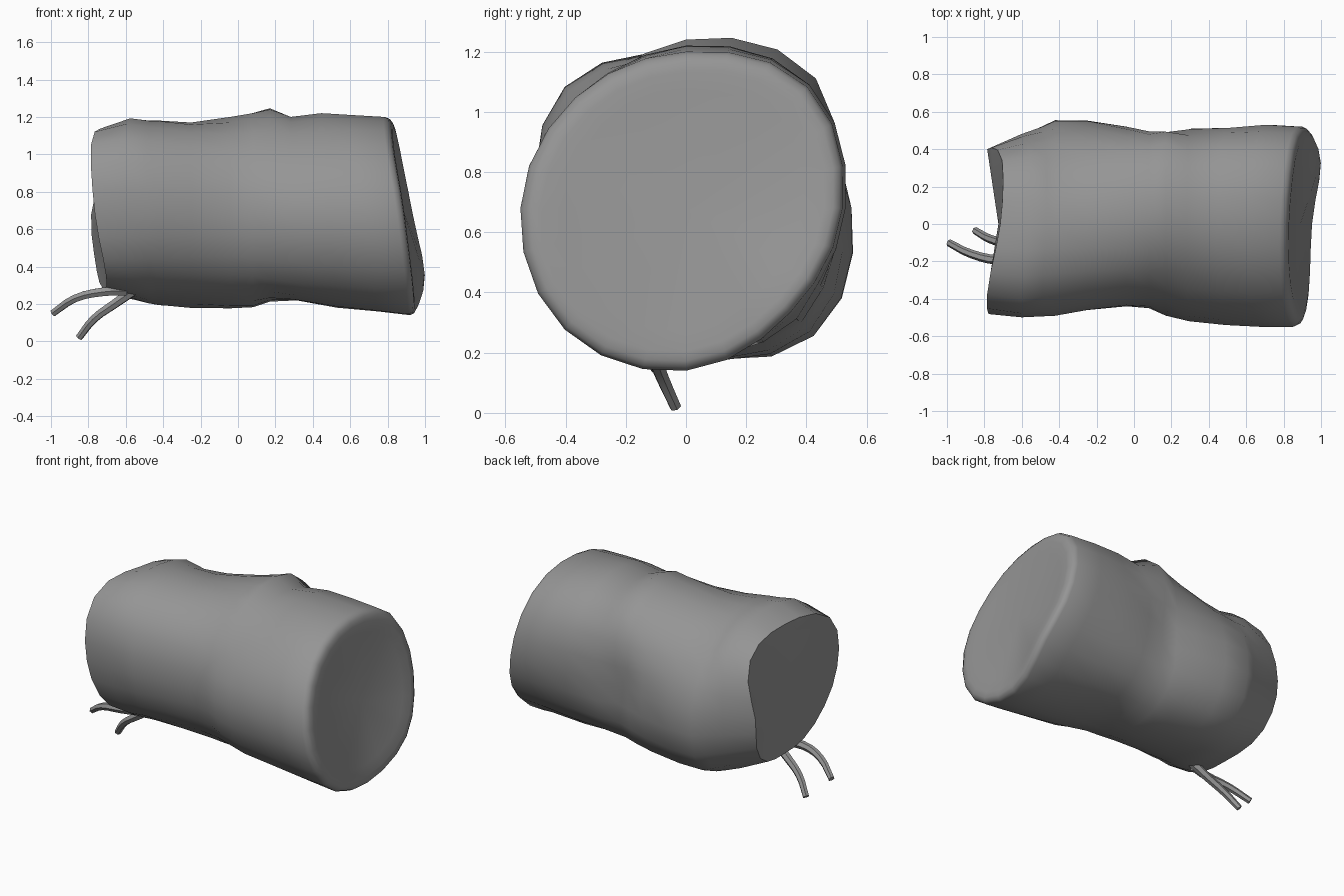
import bpy, bmesh, math
from mathutils import Vector

if "Cube" in bpy.data.objects:
    bpy.data.objects.remove(bpy.data.objects["Cube"])

fabric = bpy.data.materials.new("grey_fabric")
fabric.use_nodes = True
GREY = (0.3, 0.3, 0.3, 1)
fabric.diffuse_color = GREY
fabric.node_tree.nodes["Principled BSDF"].inputs["Base Color"].default_value = GREY

SIDES = 24
AXIS_Z = 0.68


def periodic(values, t):
    """Smooth closed interpolation of values, with t running from 0 to 1."""
    n = len(values)
    i = math.floor(t * n)
    f = t * n - i
    a, b, c, d = (values[(i + k) % n] for k in (-1, 0, 1, 2))
    return b + 0.5 * f * (c - a + f * (2 * a - 5 * b + 4 * c - d + f * (3 * (b - c) + d - a)))


# Radii in hundredths at each station along the bag, going round from
# back, over the top, to the front and underneath
stations = [
    (-0.745, (40, 48, 45, 53, 48, 47, 40, 43)),
    (-0.58, (48, 51, 51, 57, 49, 48, 45, 52)),
    (-0.48, (52, 50, 50, 55, 49, 47, 46, 57)),
    (-0.42, (55, 49, 50, 54, 49, 47, 46, 60)),
    (-0.25, (55, 51, 49, 51, 46, 46, 48, 60)),
    (-0.04, (52, 55, 52, 48, 44, 46, 49, 58)),
    (0.08, (49, 58, 54, 48, 45, 47, 49, 56)),
    (0.17, (47, 61, 56, 48, 49, 49, 46, 54)),
    (0.3, (51, 56, 52, 49, 52, 52, 46, 53)),
    (0.5, (51, 58, 54, 51, 54, 54, 50, 52)),
    (0.7, (53, 58, 53, 52, 55, 56, 52, 50)),
    (0.87, (52, 57, 52, 52, 55, 57, 54, 49)),
]
# Lengthwise shift of each end, in hundredths, in the same order
mouth_wave = (-4, 4, 3, -4, -2, 4, 3, -1)
base_slant = (3, -5, -9, -8, -2, 3, 5, 10)


def ring(bm, x, radii, scale=1.0):
    verts = []
    for i in range(SIDES):
        t = i / SIDES
        a = t * math.tau
        r = periodic(radii, t) / 100 * scale
        shift = periodic(mouth_wave, t) * max(0, min(1, (-0.4 - x) / 0.3))
        shift += periodic(base_slant, t) * scale * max(0, min(1, (x - 0.2) / 0.5))
        verts.append(bm.verts.new((x + shift / 100, r * math.cos(a), AXIS_Z + r * math.sin(a))))
    return verts


# Bag body, with a creased mouth and a softly rounded base
bm = bmesh.new()
rings = [ring(bm, x, radii) for x, radii in stations]
base = stations[-1][1]
for x, scale in ((0.893, 0.98), (0.905, 0.94), (0.908, 0.88), (0.9, 0.75)):
    rings.append(ring(bm, x, base, scale))
for a, b in zip(rings, rings[1:]):
    for i in range(SIDES):
        j = (i + 1) % SIDES
        bm.faces.new((a[i], a[j], b[j], b[i]))
for end, x in ((rings[0], -0.725), (rings[-1], 0.89)):
    hub = bm.verts.new((x, 0, AXIS_Z))
    for i in range(SIDES):
        bm.faces.new((end[i], end[(i + 1) % SIDES], hub))
bmesh.ops.recalc_face_normals(bm, faces=bm.faces)
mesh = bpy.data.meshes.new("bag_body")
bm.to_mesh(mesh)
bm.free()
body = bpy.data.objects.new("bag_body", mesh)
bpy.context.collection.objects.link(body)
mesh.materials.append(fabric)


# Tapered drawstrings hanging from the mouth
def string(name, points):
    curve = bpy.data.curves.new(name, "CURVE")
    curve.dimensions = "3D"
    curve.bevel_depth = 0.021
    curve.bevel_resolution = 1
    curve.resolution_u = 3
    curve.use_fill_caps = True
    spline = curve.splines.new("BEZIER")
    spline.bezier_points.add(len(points) - 1)
    for i, (p, co) in enumerate(zip(spline.bezier_points, points)):
        p.co = Vector(co)
        p.radius = 1.4 - 0.15 * i
        p.handle_left_type = p.handle_right_type = "AUTO"
    obj = bpy.data.objects.new(name, curve)
    bpy.context.collection.objects.link(obj)
    curve.materials.append(fabric)
    return obj


strings = [
    string("long_drawstring", [(-0.6, -0.16, 0.27), (-0.72, -0.19, 0.265),
                               (-0.87, -0.16, 0.23), (-0.99, -0.1, 0.15)]),
    string("short_drawstring", [(-0.56, -0.13, 0.27), (-0.66, -0.11, 0.2),
                                (-0.77, -0.08, 0.12), (-0.85, -0.035, 0.02)]),
]

bpy.ops.object.select_all(action="DESELECT")
for obj in strings + [body]:
    obj.select_set(True)
bpy.context.view_layer.objects.active = body
bpy.ops.object.convert(target="MESH")
bpy.ops.object.shade_smooth_by_angle(angle=math.radians(55))
